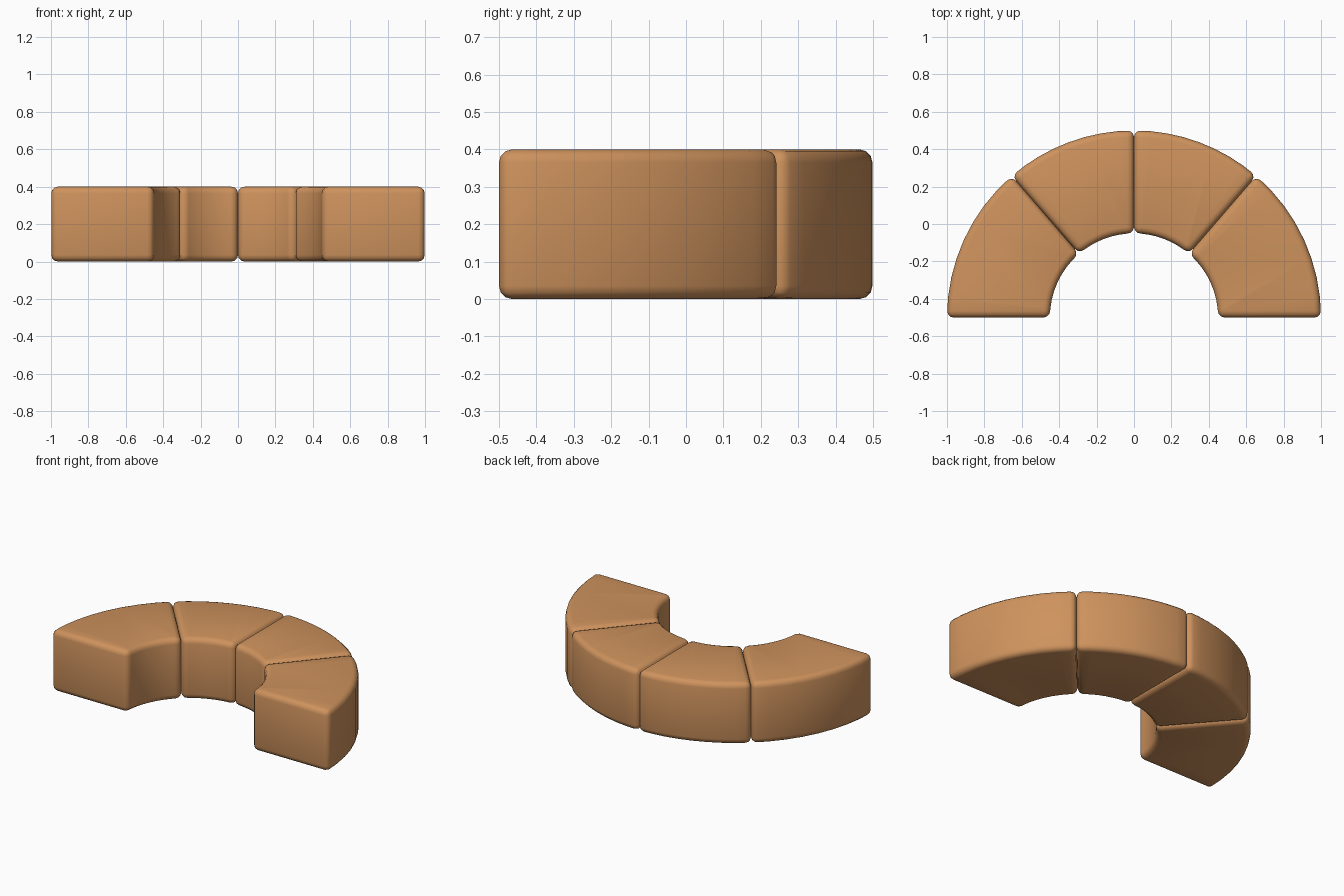
import bpy, bmesh, math

if "Cube" in bpy.data.objects:
    bpy.data.objects.remove(bpy.data.objects["Cube"])

CENTRE_Y, R_IN, R_OUT, HEIGHT = -0.5, 0.45, 1.0, 0.4
SPLIT, STEPS, ROUND = 49.2, 8, 0.035

fabric = bpy.data.materials.new("tan_fabric")
fabric.diffuse_color = (0.62, 0.29, 0.11, 1)
fabric.use_nodes = True
fabric.node_tree.nodes["Principled BSDF"].inputs["Base Color"].default_value = fabric.diffuse_color


def arc(radius, a0, a1):
    """Points along an arc about the bench centre, angles in degrees."""
    pts = []
    for i in range(STEPS + 1):
        a = math.radians(a0 + (a1 - a0) * i / STEPS)
        pts.append((radius * math.cos(a), CENTRE_Y + radius * math.sin(a), 0))
    return pts


def cushion(name, a0, a1):
    """Curved block with softly rounded edges."""
    bm = bmesh.new()
    outline = arc(R_OUT, a0, a1) + arc(R_IN, a1, a0)
    base = bm.faces.new([bm.verts.new(p) for p in outline])
    top = bmesh.ops.extrude_face_region(bm, geom=[base])["geom"]
    for v in top:
        if isinstance(v, bmesh.types.BMVert):
            v.co.z = HEIGHT
    bmesh.ops.recalc_face_normals(bm, faces=bm.faces)
    sharp = [e for e in bm.edges if e.calc_face_angle(0) > math.radians(40)]
    bmesh.ops.bevel(bm, geom=sharp, offset=ROUND, offset_type='OFFSET',
                    segments=3, profile=0.5, affect='EDGES', clamp_overlap=True)
    mesh = bpy.data.meshes.new(name)
    bm.to_mesh(mesh)
    bm.free()
    mesh.materials.append(fabric)
    ob = bpy.data.objects.new(name, mesh)
    bpy.context.collection.objects.link(ob)
    bpy.ops.object.select_all(action='DESELECT')
    ob.select_set(True)
    bpy.context.view_layer.objects.active = ob
    bpy.ops.object.shade_smooth_by_angle(angle=math.radians(45))


# Four cushions in a half ring: long ends, shorter middles
cuts = [0, SPLIT, 90, 180 - SPLIT, 180]
names = ["right_end_seat", "right_middle_seat", "left_middle_seat", "left_end_seat"]
for name, a0, a1 in zip(names, cuts, cuts[1:]):
    cushion(name, a0, a1)
